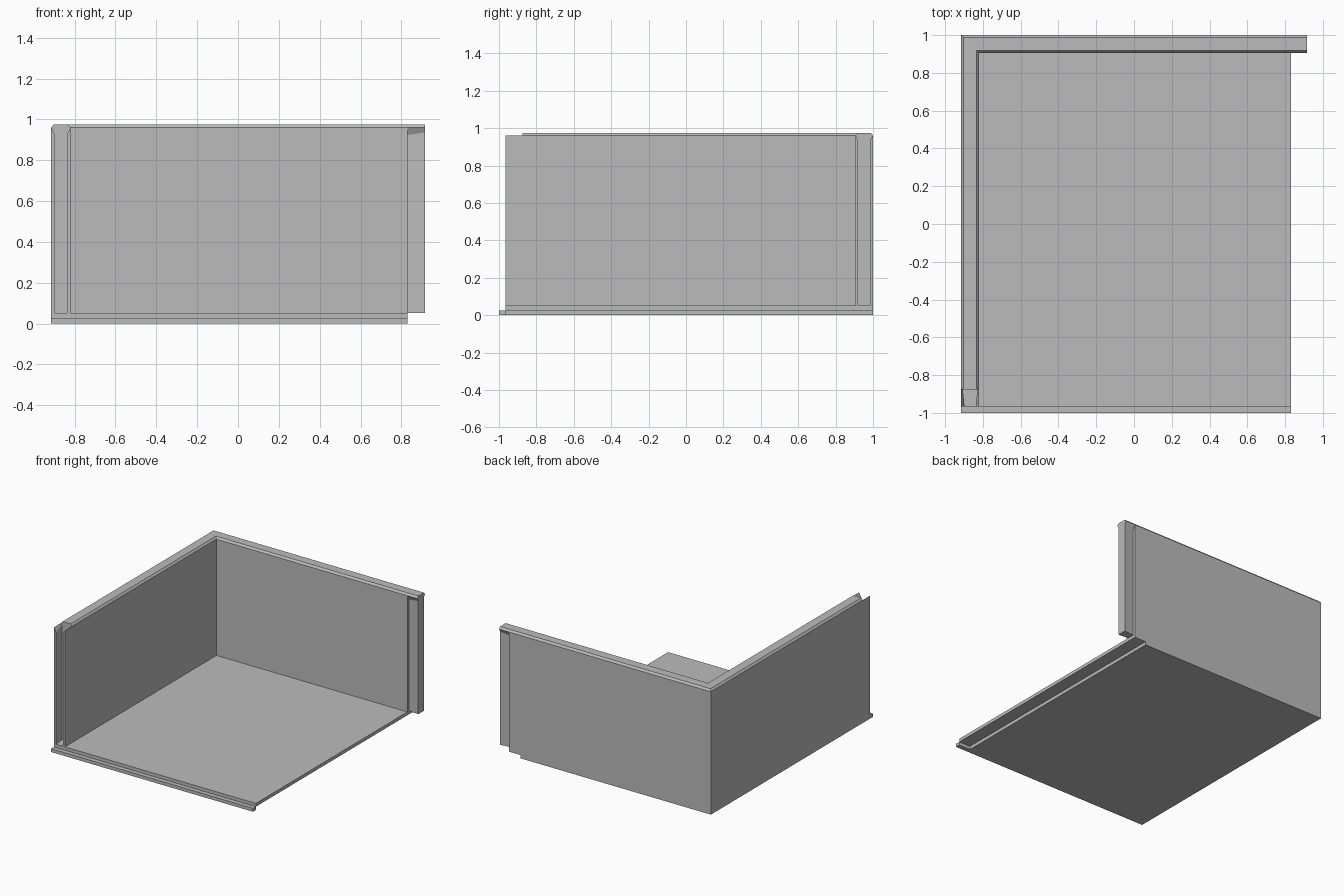
import bpy
import bmesh

cube = bpy.data.objects.get("Cube")
if cube:
    bpy.data.objects.remove(cube, do_unlink=True)

grey = bpy.data.materials.new("light_grey")
grey.use_nodes = True
COLOUR = (0.5, 0.5, 0.5, 1)
grey.diffuse_color = COLOUR
grey.node_tree.nodes["Principled BSDF"].inputs["Base Color"].default_value = COLOUR


def loft(name, start, end):
    """Closed solid between two matching outlines."""
    bm = bmesh.new()
    a = [bm.verts.new(p) for p in start]
    b = [bm.verts.new(p) for p in end]
    bm.faces.new(a)
    bm.faces.new(b)
    for i in range(len(a)):
        j = (i + 1) % len(a)
        bm.faces.new((a[i], a[j], b[j], b[i]))
    bmesh.ops.recalc_face_normals(bm, faces=bm.faces)
    mesh = bpy.data.meshes.new(name)
    bm.to_mesh(mesh)
    bm.free()
    mesh.materials.append(grey)
    obj = bpy.data.objects.new(name, mesh)
    bpy.context.collection.objects.link(obj)
    return obj


# Main dimensions
X0, X1, XTIP = -0.915, 0.83, 0.915      # outer side, floor edge, tongue tip
YLIP, YF, YG, YB = -1.0, -0.965, -0.875, 1.0   # lip, wall front, groove back, rear
THICK = 0.095
HALF = THICK / 2
FLOOR, WALL, TOP = 0.052, 0.96, 0.975
STEP = FLOOR / 2


def corner(z, x_end, inset=0.0):
    """L-shaped wall outline, narrowed on its long sides by inset."""
    xo, yo = X0 + inset, YB - inset
    xi, yi = X0 + THICK - inset, YB - THICK + inset
    return [(x, y, z) for x, y in ((xo, YG), (xo, yo), (x_end, yo),
                                   (x_end, yi), (xi, yi), (xi, YG))]


# Floor with a rebate under its open side edge
floor_profile = [(X0, 0), (0.73, 0), (0.73, STEP), (X1, STEP), (X1, FLOOR), (X0, FLOOR)]
loft("floor", [(x, YF, z) for x, z in floor_profile],
     [(x, YB, z) for x, z in floor_profile])

# Lap lip along the front edge
lip_profile = [(YLIP, 0), (YF, 0), (YF, STEP), (YLIP, STEP)]
loft("front_lip", [(X0, y, z) for y, z in lip_profile],
     [(X1, y, z) for y, z in lip_profile])

# Side and rear walls, with a bevelled rim
loft("walls", corner(FLOOR, X1), corner(WALL, X1))
loft("rim", corner(WALL, XTIP), corner(TOP, XTIP, 0.013))


def slope_z(w):
    """Height where the sloped shoulder meets a joint of half width w."""
    return WALL - 1.9 * (HALF - w)


# Dovetail groove cheeks on the front end of the side wall
def cheek(y, w, side):
    mid = X0 + HALF
    outline = [(HALF, FLOOR), (HALF, WALL), (w, slope_z(w)), (w, FLOOR)]
    return [(mid + side * u, y, z) for u, z in outline]


for label, side in (("outer", -1), ("inner", 1)):
    loft(label + "_groove_cheek", cheek(YF, 0.0295, side), cheek(YG, 0.039, side))


# Dovetail tongue on the end of the rear wall, flaring out to the rim
def tongue(x, w):
    mid = YB - HALF
    s = slope_z(w)
    outline = [(-w, FLOOR), (w, FLOOR), (w, s), (HALF, WALL), (-HALF, WALL), (-w, s)]
    return [(x, mid + u, z) for u, z in outline]


loft("rear_wall_tongue", tongue(X1, 0.028), tongue(XTIP, 0.035))
